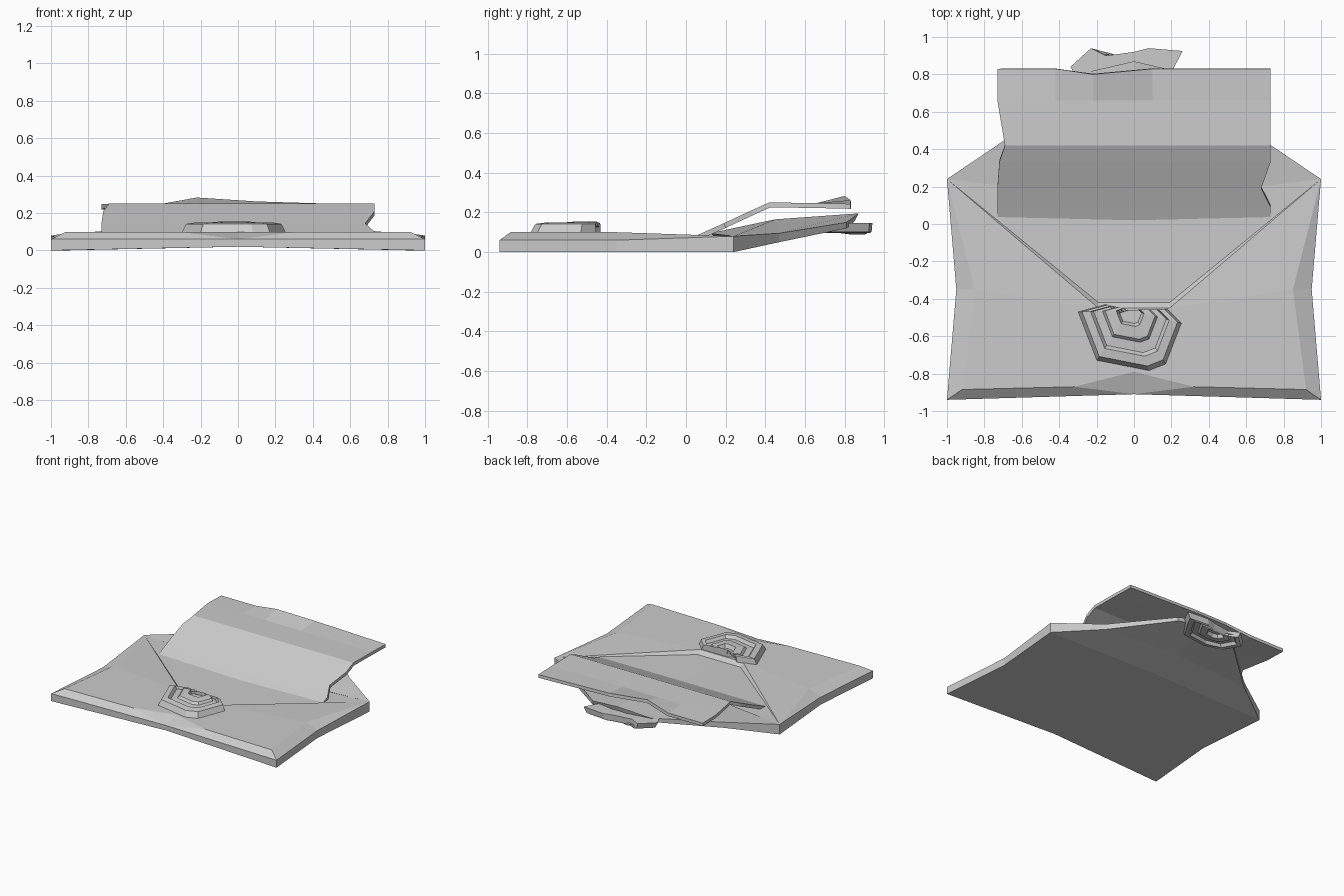
import bpy
import bmesh
from mathutils import Vector

default_cube = bpy.data.objects.get("Cube")
if default_cube:
    bpy.data.objects.remove(default_cube, do_unlink=True)

paper = bpy.data.materials.new("plain_grey")
paper.use_nodes = True
grey = (0.6, 0.6, 0.6, 1)
paper.diffuse_color = grey
paper.node_tree.nodes["Principled BSDF"].inputs["Base Color"].default_value = grey


def build(name, points, faces, mirrored=False):
    """Make a flat-shaded mesh; a mirrored part is modelled for x >= 0 only."""
    bm = bmesh.new()
    verts = [bm.verts.new(p) for p in points]
    for face in faces:
        bm.faces.new([verts[i] for i in face])
    bmesh.ops.recalc_face_normals(bm, faces=bm.faces)
    mesh = bpy.data.meshes.new(name)
    bm.to_mesh(mesh)
    bm.free()
    mesh.materials.append(paper)
    obj = bpy.data.objects.new(name, mesh)
    bpy.context.collection.objects.link(obj)
    if mirrored:
        mirror = obj.modifiers.new("mirror", 'MIRROR')
        mirror.use_clip = True
    return obj


def grid_faces(rows, columns):
    return [(r * columns + c, r * columns + c + 1,
             (r + 1) * columns + c + 1, (r + 1) * columns + c)
            for r in range(rows - 1) for c in range(columns - 1)]


# Envelope pocket: bevelled front and sides, V-shaped opening
corners = {
    "base_front": (0, -.91, .02), "base_corner": (1, -.94, 0),
    "base_side": (.95, -.35, 0), "base_hinge": (1, .24, 0),
    "base_back": (0, .24, .02),
    "wall_front": (0, -.91, .06), "wall_corner": (1, -.94, .06),
    "wall_side": (.95, -.35, .06), "wall_hinge": (1, .24, .08),
    "top_front": (0, -.79, .1), "top_dent": (.32, -.87, .1),
    "top_corner": (.92, -.885, .1), "top_side": (.85, -.35, .1),
    "mouth": (.19, -.45, .1), "mouth_middle": (0, -.45, .1),
    "floor_mouth": (.19, -.42, .07), "floor_middle": (0, -.42, .07),
    "floor_back": (0, .24, .07),
}
panels = [
    "base_front base_corner base_side",
    "base_front base_side base_back",
    "base_side base_hinge base_back",
    "base_front base_corner wall_corner wall_front",
    "base_corner base_side wall_side wall_corner",
    "base_side base_hinge wall_hinge wall_side",
    "base_hinge base_back floor_back wall_hinge",
    "wall_front top_dent top_front",
    "wall_front wall_corner top_corner top_dent",
    "wall_corner wall_side top_side top_corner",
    "wall_side wall_hinge top_side",
    "top_front top_dent mouth mouth_middle",
    "top_dent top_corner top_side mouth",
    "top_side wall_hinge mouth",
    "mouth_middle mouth floor_mouth floor_middle",
    "mouth wall_hinge floor_mouth",
    "floor_middle floor_mouth wall_hinge floor_back",
]
keys = list(corners)
build("envelope_pocket", corners.values(),
      [[keys.index(k) for k in panel.split()] for panel in panels], True)

# Open flap: sections of lower middle, lower edge, upper edge, upper middle
flap_sections = [
    [(0, .24, .02), (1, .24, 0), (1, .24, .08), (0, .12, .095)],
    [(0, .47, .09), (.66, .47, .05), (.66, .47, .095), (0, .45, .165)],
    [(0, .85, .155), (.26, .81, .12), (.26, .81, .15), (0, .87, .195)],
]
flap_points = [p for section in flap_sections for p in section]
last = len(flap_points) - 4
build("envelope_flap", flap_points,
      grid_faces(3, 4) + [range(4), range(last, last + 4)], True)

# Letter: folded sheet with nicked sides; rows hold y, z, left x, right x
letter_rows = [
    (.02, .07, -.73, .73), (.09, .1, -.73, .73), (.19, .145, -.73, .68),
    (.33, .21, -.72, .73), (.42, .25, -.69, .73), (.66, .247, -.73, .73),
    (.83, .243, -.73, .73),
]
letter_points = []
for y, z, left, right in letter_rows:
    letter_points += [(x, y, z) for x in (left, -.42, -.22, .1, right)]
letter_points[-3] = (-.22, .8, .283)
letter_points[-2] = (.1, .83, .262)
letter = build("letter", letter_points, grid_faces(len(letter_rows), 5))
if letter.data.polygons[0].normal.z < 0:
    letter.data.flip_normals()
thickness = letter.modifiers.new("thickness", 'SOLIDIFY')
thickness.thickness = .025
thickness.offset = -1


# Broken wax seal: stepped rings shrinking toward the broken edge
def seal_half(name, outline, centre, base, direction):
    steps = [(1, 0), (.92, .045), (.76, .052), (.7, .03), (.53, .035),
             (.48, .052), (.27, .058), (.22, .03)]
    middle = Vector(centre)
    points = []
    for scale, height in steps:
        for p in outline:
            flat = middle + (Vector(p) - middle) * scale
            points.append((flat.x, flat.y, base + direction * height))
    n = len(outline)
    faces = [(r * n + i, r * n + (i + 1) % n,
              (r + 1) * n + (i + 1) % n, (r + 1) * n + i)
             for r in range(len(steps) - 1) for i in range(n)]
    top = len(points) - n
    faces += [range(n), range(top, top + n)]
    build(name, points, faces)


seal_half("seal_on_pocket",
          [(-.3, -.47), (-.2, -.73), (.08, -.785), (.17, -.75), (.255, -.53),
           (.18, -.455), (-.05, -.46), (-.09, -.48), (-.15, -.43)],
          (-.02, -.46), .097, 1)
seal_half("seal_under_flap",
          [(-.34, .84), (-.23, .94), (-.15, .9), (0, .92), (.08, .94),
           (.26, .925), (.21, .83), (.12, .69), (-.1, .66), (-.26, .7)],
          (-.04, .89), .147, -1)
